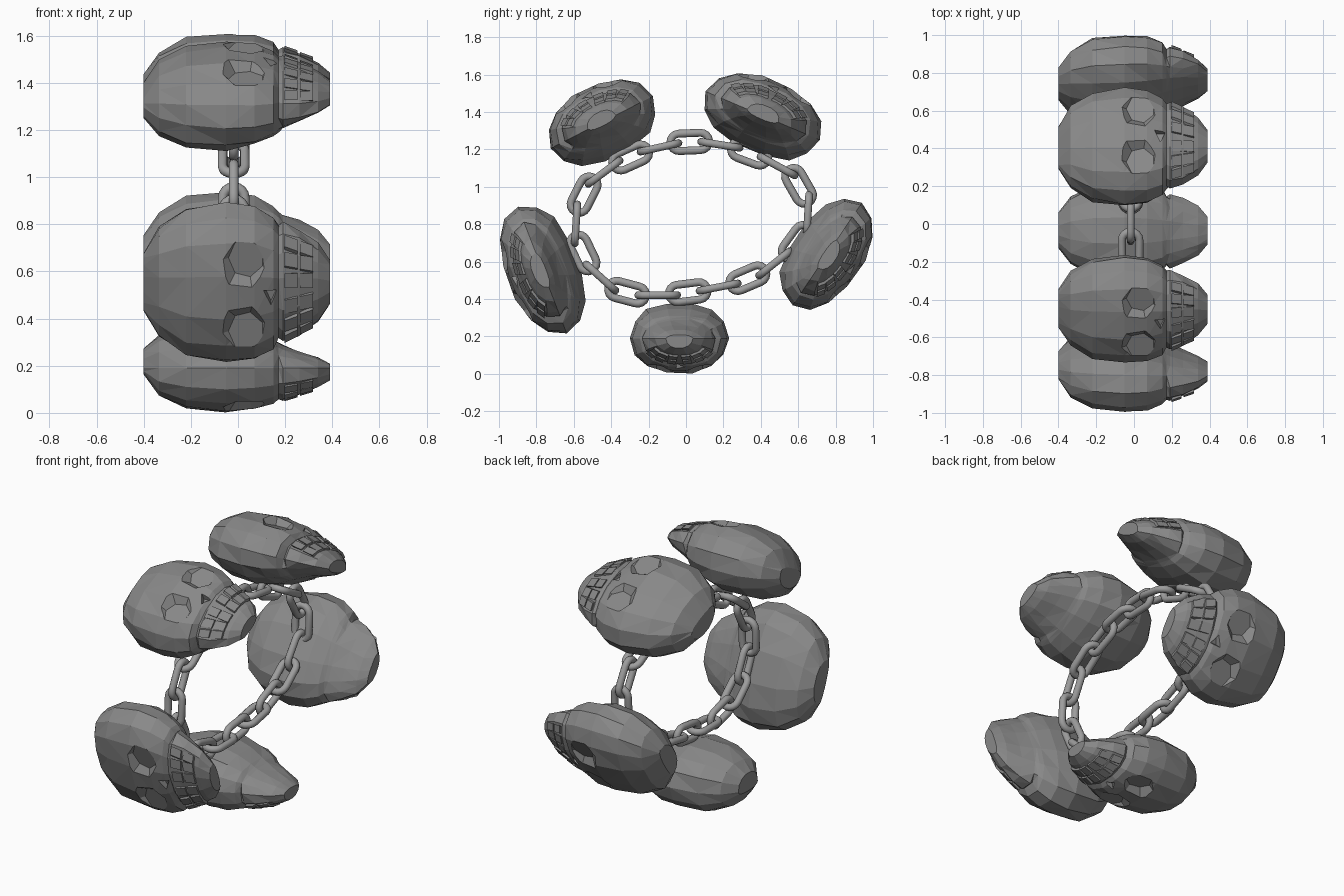
import bpy, bmesh, math, random
from mathutils import Matrix, Vector

if "Cube" in bpy.data.objects:
    bpy.data.objects.remove(bpy.data.objects["Cube"])

random.seed(4)


def grey(name, value):
    mat = bpy.data.materials.new(name)
    mat.diffuse_color = (value, value, value, 1)
    mat.use_nodes = True
    mat.node_tree.nodes["Principled BSDF"].inputs["Base Color"].default_value = mat.diffuse_color
    return mat


BONE, METAL = grey("dark_grey", .25), grey("mid_grey", .34)


def add_object(name, mesh, matrix=None):
    ob = bpy.data.objects.new(name, mesh)
    bpy.context.collection.objects.link(ob)
    if matrix is not None:
        ob.matrix_world = matrix
    return ob


def to_mesh(bm, name, mat=None):
    bmesh.ops.recalc_face_normals(bm, faces=bm.faces[:])
    me = bpy.data.meshes.new(name)
    bm.to_mesh(me)
    bm.free()
    if mat:
        me.materials.append(mat)
    return me


def skin(bm, rings, closed=False):
    n = len(rings[0])
    pairs = list(zip(rings, rings[1:] + rings[:1])) if closed else list(zip(rings, rings[1:]))
    for a, b in pairs:
        for i in range(n):
            j = (i + 1) % n
            bm.faces.new((a[i], a[j], b[j], b[i]))


def power(v, e):
    return math.copysign(abs(v) ** e, v)


# Skull in unit space: x = crown to chin, y = width, z = face (+) / back (-)
# sections: x, half width at face, half width at back, front depth, back depth
SECTIONS = [(-.40, .36, .36, .15, .45), (-.335, .68, .68, .62, .74), (-.22, .91, .91, .90, .95),
            (-.05, 1, 1, 1, 1), (.07, .96, .93, .94, .86), (.15, .82, .80, .82, .66),
            (.172, .70, .74, .70, .59), (.19, .75, .71, .73, .53), (.26, .66, .59, .60, .38),
            (.34, .49, .42, .44, .24), (.39, .27, .25, .28, .10)]


def skull_mesh():
    bm = bmesh.new()
    rings = []
    jitter = [[1 + random.uniform(-.035, .025) for _ in range(14)] for _ in SECTIONS]
    for (x, wf, wb, f, b), jit in zip(SECTIONS, jitter):
        ring = []
        for i in range(14):
            a = math.tau * i / 14
            s = power(math.sin(a), .88)
            c = power(math.cos(a), .88)
            w, d = (wf, f) if s > -1e-4 else (wb, b)
            ring.append(bm.verts.new((x, jit[i] * w * c, jit[i] * s * d)))
        rings.append(ring)
    skin(bm, rings)
    bm.faces.new(rings[0])
    bm.faces.new(rings[-1])
    bmesh.ops.triangulate(bm, faces=bm.faces[:])
    body = add_object("skull_base", to_mesh(bm, "skull_base"))

    # eye sockets, nose and deeper inner eye pits: x, y, floor depth, x radius, y radius, sides
    helpers = [body]
    for x, y, z, rx, ry, sides in [(.035, .46, .75, .105, .34, 7),
                                   (.035, -.46, .75, .105, .34, 7),
                                   (.14, 0, .68, .035, .13, 3)]:
        cb = bmesh.new()
        bmesh.ops.create_cone(cb, cap_ends=True, segments=sides, radius1=.72, radius2=2.4, depth=.9,
                              matrix=Matrix.Translation((x, y, z + .45)) @ Matrix.Diagonal((rx, ry, 1, 1))
                              @ Matrix.Rotation(math.radians(90 if sides == 7 else 180), 4, 'Z'))
        cutter = add_object("socket_cutter", to_mesh(cb, "socket_cutter"))
        cutter.hide_render = True
        mod = body.modifiers.new("socket", 'BOOLEAN')
        mod.operation, mod.object, mod.solver = 'DIFFERENCE', cutter, 'EXACT'
        helpers.append(cutter)
    dg = bpy.context.evaluated_depsgraph_get()
    dg.update()
    carved = bpy.data.meshes.new_from_object(body.evaluated_get(dg))
    for h in helpers:
        bpy.data.objects.remove(h)

    # two rows of shallow block teeth, sheared to follow the jaw slope
    bm = bmesh.new()
    bm.from_mesh(carved)
    for x, w, f in [(.225, .71, .66), (.29, .60, .54)]:
        for k in range(6):
            a = math.radians(40 + 20 * k)
            c, s = math.cos(a), math.sin(a)
            shear = Matrix(((1, 0, 0, 0), (-1.6 * c, 1, 0, 0), (-1.6 * s, 0, 1, 0), (0, 0, 0, 1)))
            bmesh.ops.create_cube(bm, size=1, matrix=Matrix.Translation(
                (x, w * power(c, .88), f * power(s, .88))) @ shear
                @ Matrix.Rotation(a - math.pi / 2, 4, 'X') @ Matrix.Diagonal((.055, .18, .06, 1)))
    return to_mesh(bm, "skull", BONE)


# Five skulls facing outwards: y, z, half width, half depth, facing angle
skull = skull_mesh()
for name, y, z, w, d, ang in [("front_upper_skull", -.45, 1.345, .306, .200, 117),
                              ("back_upper_skull", .41, 1.38, .332, .200, 67),
                              ("back_skull", .755, .64, .330, .192, -34),
                              ("front_skull", -.768, .555, .362, .195, 201),
                              ("bottom_skull", -.035, .19, .265, .190, 270)]:
    m = (Matrix.Translation((0, y, z)) @ Matrix.Rotation(math.radians(ang - 90), 4, 'X')
         @ Matrix.Diagonal((1, w, d, 1)))
    add_object(name, skull, m)


# Chain link: round wire swept along a stadium path
def link_mesh(length=.25, width=.135, r=.021):
    bm = bmesh.new()
    R = width / 2 - r
    h = length / 2 - r - R
    rings = []
    for side in (1, -1):
        for i in range(9):
            a = -math.pi / 2 + math.pi * i / 8
            n = Vector((math.cos(a), math.sin(a), 0)) * side
            c = Vector((h * side, 0, 0)) + n * R
            rings.append([bm.verts.new(c + n * r * math.cos(t) + Vector((0, 0, r * math.sin(t))))
                          for t in (math.tau * k / 10 for k in range(10))])
    skin(bm, rings, closed=True)
    me = to_mesh(bm, "chain_link", METAL)
    for p in me.polygons:
        p.use_smooth = True
    return me


# Chain loop in the y-z plane, links spaced evenly and turned alternately
PATH = [Vector((-.018, y, z)) for y, z in [
    (.02, 1.24), (.23, 1.22), (.42, 1.15), (.58, 1.06), (.66, .88), (.61, .72), (.44, .56), (.26, .48),
    (.05, .44), (-.16, .42), (-.35, .44), (-.49, .54), (-.58, .70), (-.59, .83), (-.53, 1.0),
    (-.40, 1.11), (-.20, 1.20)]]
SEGS = list(zip(PATH, PATH[1:] + PATH[:1]))
TOTAL = sum((b - a).length for a, b in SEGS)


def along(dist):
    dist %= TOTAL
    for a, b in SEGS:
        seg = (b - a).length
        if dist <= seg:
            return a.lerp(b, dist / seg)
        dist -= seg
    return PATH[0]


link = link_mesh()
COUNT = 20
for i in range(COUNT):
    s = TOTAL * i / COUNT
    t = (along(s + .09) - along(s - .09)).normalized()
    side = Vector((1, 0, 0))
    n = side.cross(t)
    roll = math.radians(0 if i % 2 == 0 else 90)
    yv = n * math.cos(roll) + side * math.sin(roll)
    m = Matrix((t, yv, t.cross(yv))).transposed().to_4x4()
    m.translation = along(s)
    add_object(f"chain_link_{i + 1}", link, m)
